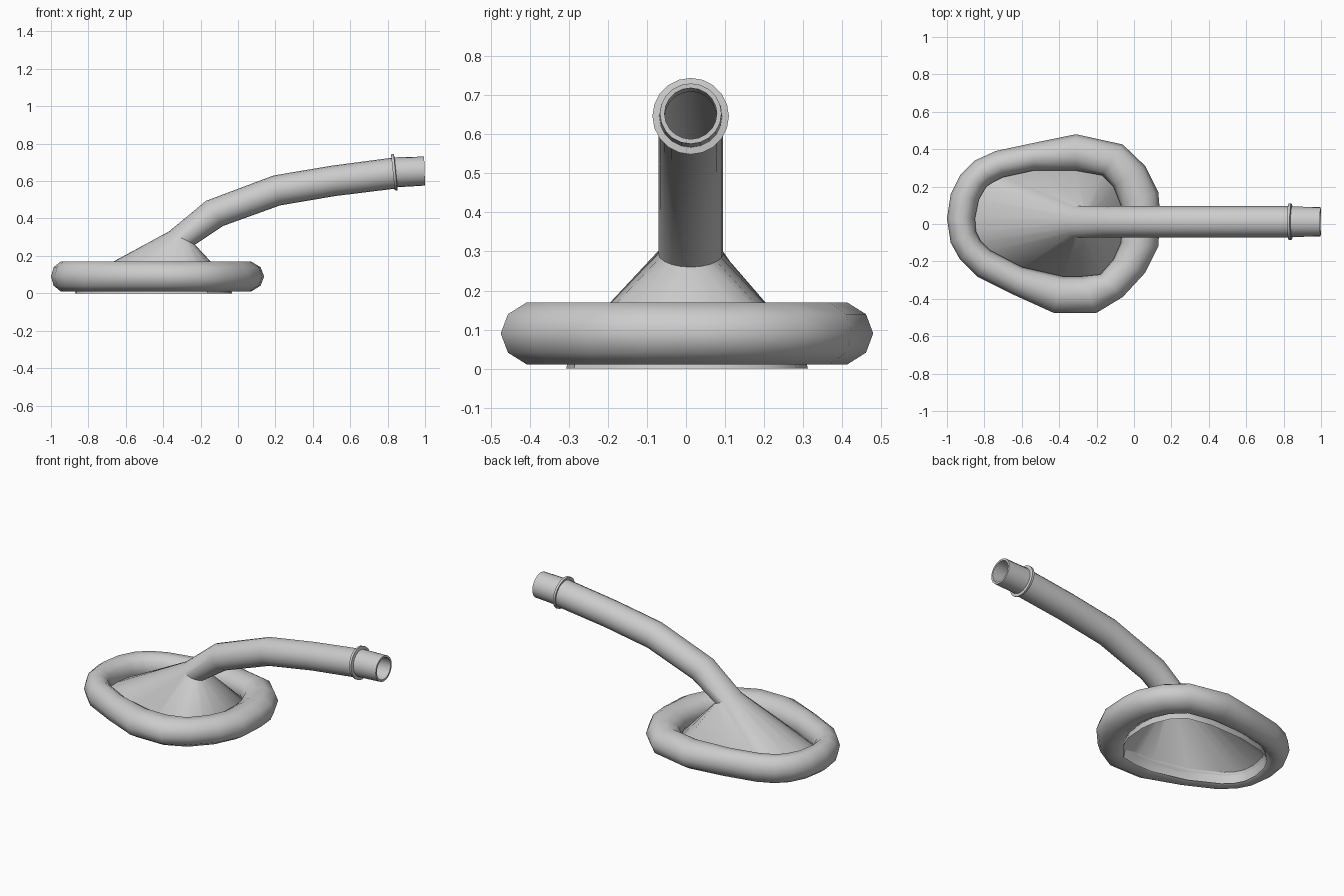
import bpy, bmesh, math

if "Cube" in bpy.data.objects:
    bpy.data.objects.remove(bpy.data.objects["Cube"])

N = 20      # points round the cuff outline, also sides of the tube
YC = 0.012  # slight sideways offset of the tube


def loft(name, rings, wrap=False, angle=35):
    """Skin a list of equal closed rings; wrap joins the last to the first."""
    bm = bmesh.new()
    vs = [[bm.verts.new(p) for p in r] for r in rings]
    n = len(rings[0])
    for k in range(len(vs) if wrap else len(vs) - 1):
        a, b = vs[k], vs[(k + 1) % len(vs)]
        for i in range(n):
            j = (i + 1) % n
            bm.faces.new((a[i], a[j], b[j], b[i]))
    bmesh.ops.recalc_face_normals(bm, faces=bm.faces)
    me = bpy.data.meshes.new(name)
    bm.to_mesh(me)
    bm.free()
    ob = bpy.data.objects.new(name, me)
    bpy.context.collection.objects.link(ob)
    bpy.ops.object.select_all(action='DESELECT')
    ob.select_set(True)
    bpy.context.view_layer.objects.active = ob
    bpy.ops.object.shade_smooth_by_angle(angle=math.radians(angle))
    return ob


def ring(x0, z0, x1, z1, r):
    """Round section spanning two side-view points, half-width r in y."""
    pts = []
    for i in range(N):
        a = math.pi - 2 * math.pi * i / N
        t = (1 + math.cos(a)) / 2
        pts.append((x0 + (x1 - x0) * t, YC + r * math.sin(a), z0 + (z1 - z0) * t))
    return pts


# Cuff outlines seen from above
outer = [(-1, .03), (-.98, .16), (-.93, .26), (-.85, .34), (-.74, .39),
         (-.53, .435), (-.31, .48), (-.06, .425), (.06, .31), (.13, .17),
         (.14, .05), (.13, -.12), (.06, -.26), (-.06, -.39), (-.2, -.475),
         (-.43, -.475), (-.64, -.38), (-.84, -.28), (-.93, -.19), (-.98, -.1)]
inner = [(-.85, .03), (-.83, .13), (-.79, .2), (-.76, .22), (-.7, .25),
         (-.54, .285), (-.31, .285), (-.17, .26), (-.11, .2), (-.07, .1),
         (-.06, .03), (-.07, -.1), (-.11, -.19), (-.18, -.27), (-.28, -.28),
         (-.38, -.28), (-.6, -.23), (-.77, -.14), (-.82, -.09), (-.845, -.04)]

# Inflated cuff: ten-sided section swept round the outline
sections = []
for (ox, oy), (ix, iy) in zip(outer, inner):
    sec = []
    for k in range(10):
        a = 2 * math.pi * k / 10
        t = (1 + math.cos(a)) / 2
        sec.append((ix + (ox - ix) * t, iy + (oy - iy) * t, .09 + .084 * math.sin(a)))
    sections.append(sec)
loft("cuff", sections, wrap=True, angle=50)


def rim(t, z):
    return [(i[0] + (o[0] - i[0]) * t, i[1] + (o[1] - i[1]) * t, z)
            for o, i in zip(outer, inner)]


# Mask shell with bottom skirt, rising into the bent airway tube
loft("shell_and_tube", [
    rim(.14, 0), rim(.06, .065),
    ring(-.37, .33, -.23, .26, .083),
    ring(-.17, .495, -.08, .36, .083),
    ring(.19, .63, .225, .47, .083),
    ring(.50, .682, .52, .52, .083),
    ring(.825, .725, .845, .56, .083)])

# Connector: collar flange, spigot, and inner bore
loft("connector", [
    ring(.825, .73, .845, .56, .07),
    ring(.818, .743, .838, .552, .098),
    ring(.832, .745, .852, .549, .098),
    ring(.837, .727, .853, .567, .081),
    ring(.995, .731, 1, .576, .079),
    ring(.995, .719, 1, .588, .067),
    ring(.825, .71, .845, .575, .067)], wrap=True)
